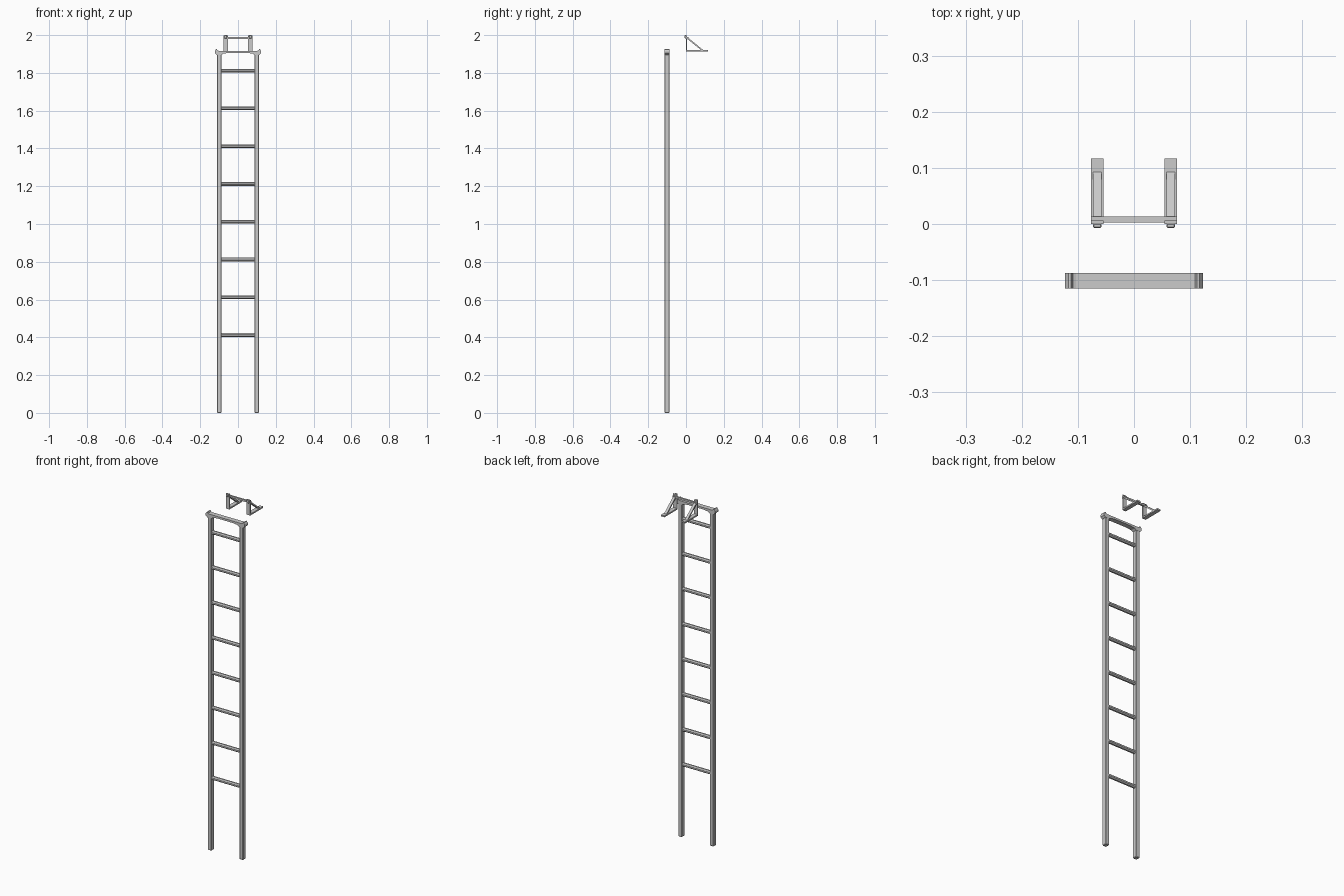
import bpy, math

if "Cube" in bpy.data.objects:
    bpy.data.objects.remove(bpy.data.objects["Cube"])


def finish(name, verts, faces):
    me = bpy.data.meshes.new(name)
    me.from_pydata(verts, [], faces)
    me.update()
    ob = bpy.data.objects.new(name, me)
    bpy.context.collection.objects.link(ob)
    return ob


def extrude_profile(name, pts, a, b, axis):
    """Prism: (y,z) profile along x, or (x,z) profile along y."""
    def place(p, t):
        return (t, p[0], p[1]) if axis == 'X' else (p[0], t, p[1])
    n = len(pts)
    verts = [place(p, a) for p in pts] + [place(p, b) for p in pts]
    area = sum(pts[i][0] * pts[(i + 1) % n][1] - pts[(i + 1) % n][0] * pts[i][1] for i in range(n))
    faces = [tuple(range(n))[::-1], tuple(range(n, 2 * n))]
    faces += [(i, (i + 1) % n, n + (i + 1) % n, n + i) for i in range(n)]
    if (area < 0) != (axis == 'Y'):
        faces = [f[::-1] for f in faces]
    return finish(name, verts, faces)


def box(name, x, y, z, bevel=0):
    ob = extrude_profile(name, [(y[0], z[0]), (y[1], z[0]), (y[1], z[1]), (y[0], z[1])], x[0], x[1], 'X')
    if bevel:
        m = ob.modifiers.new("edge_bevel", 'BEVEL')
        m.width, m.segments = bevel, 1
    return ob


def mirror(ob):
    ob.modifiers.new("mirror", 'MIRROR')
    return ob


Y0, Y1 = -0.115, -0.087
YC = (Y0 + Y1) / 2

# Ladder side rails
mirror(box("ladder_rail", (0.088, 0.112), (Y0 + 0.001, Y1 - 0.001), (0, 1.91), 0.003))

# Eight-sided rungs
for i in range(8):
    z = 0.412 + 0.2 * i
    ring = [(YC + 0.0115 * math.cos(math.pi * (k + 0.5) / 4),
             z + 0.0105 * math.sin(math.pi * (k + 0.5) / 4)) for k in range(8)]
    extrude_profile("rung", ring, -0.09, 0.09, 'X')

# Top cap with raised ears and an arched underside
right = [(0.103, 1.917), (0.109, 1.919), (0.112, 1.926), (0.117, 1.925), (0.123, 1.916),
         (0.123, 1.904), (0.113, 1.895), (0.088, 1.895), (0.078, 1.902), (0.05, 1.906)]
extrude_profile("ladder_top_cap", right + [(-x, z) for x, z in reversed(right)], Y0, Y1, 'Y')

# Hanging bracket: foot, upright, diagonal brace and front peg on each side
mirror(box("bracket_foot", (0.054, 0.077), (0, 0.117), (1.912, 1.92)))
mirror(box("bracket_upright", (0.054, 0.077), (0, 0.006), (1.912, 1.999)))
mirror(extrude_profile("bracket_brace",
                       [(0.004, 1.992), (0.004, 1.982), (0.082, 1.919), (0.094, 1.919)],
                       0.058, 0.073, 'X'))
mirror(box("bracket_peg", (0.058, 0.073), (-0.007, 0.001), (1.982, 2.0), 0.002))

# Crossbar joining both bracket sides
box("bracket_crossbar", (-0.077, 0.077), (0.003, 0.013), (1.98, 1.99))
